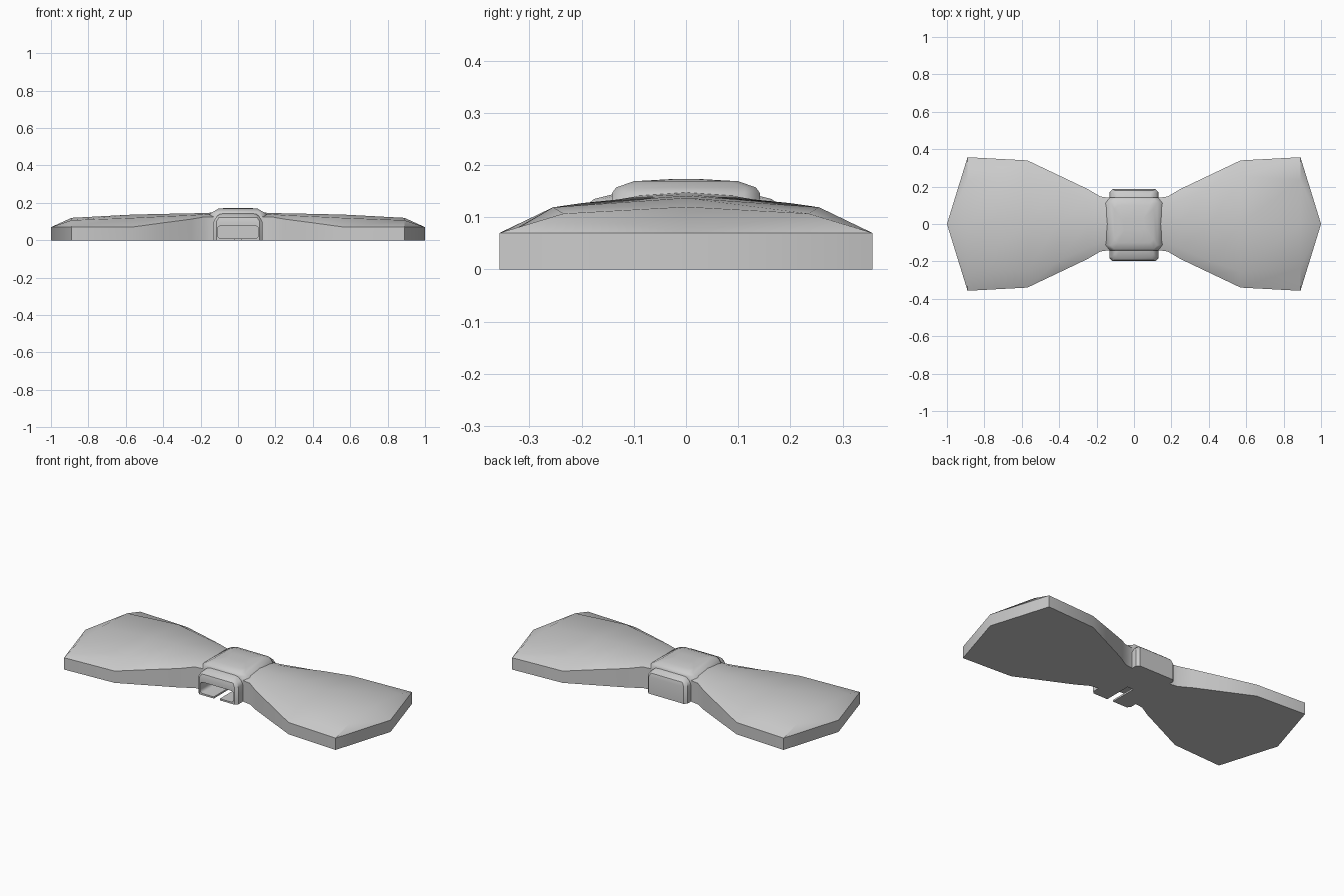
import bpy, bmesh

cube = bpy.data.objects.get("Cube")
if cube:
    bpy.data.objects.remove(cube, do_unlink=True)

grey = bpy.data.materials.new("plain grey")
grey.use_nodes = True
colour = (0.6, 0.6, 0.6, 1)
grey.diffuse_color = colour
grey.node_tree.nodes["Principled BSDF"].inputs["Base Color"].default_value = colour


def make_object(name, bm):
    bmesh.ops.recalc_face_normals(bm, faces=bm.faces)
    mesh = bpy.data.meshes.new(name)
    bm.to_mesh(mesh)
    bm.free()
    mesh.materials.append(grey)
    obj = bpy.data.objects.new(name, mesh)
    bpy.context.collection.objects.link(obj)
    return obj


def bridge(bm, a, b):
    for i in range(len(a)):
        j = (i + 1) % len(a)
        bm.faces.new((a[i], a[j], b[j], b[i]))


def stacked_rings(name, rings, shift=0.0):
    """Loft chamfered rectangles (half x, half y, corner, z) from bottom to top."""
    bm = bmesh.new()
    loops = []
    for hx, hy, c, z in rings:
        pts = [(hx - c, -hy), (hx, c - hy), (hx, hy - c), (hx - c, hy),
               (c - hx, hy), (-hx, hy - c), (-hx, c - hy), (c - hx, -hy)]
        loops.append([bm.verts.new((x, y + shift, z)) for x, y in pts])
    for a, b in zip(loops, loops[1:]):
        bridge(bm, a, b)
    bm.faces.new(loops[0])
    bm.faces.new(loops[-1])
    return make_object(name, bm)


def box(name, hx, y0, y1, z0, z1, round_corners=0.0):
    bm = bmesh.new()
    bmesh.ops.create_cube(bm, size=1)
    for v in bm.verts:
        v.co.x *= 2 * hx
        v.co.y = y0 if v.co.y < 0 else y1
        v.co.z = z0 if v.co.z < 0 else z1
    if round_corners:
        along = [e for e in bm.edges
                 if abs(e.verts[0].co.y - e.verts[1].co.y) > 0.01]
        bmesh.ops.bevel(bm, geom=along, offset=round_corners, segments=3,
                        profile=0.5, affect='EDGES')
    obj = make_object(name, bm)
    obj.hide_render = True
    return obj


def cut(obj, cutters):
    bpy.context.view_layer.objects.active = obj
    for cutter in cutters:
        mod = obj.modifiers.new("cut", 'BOOLEAN')
        mod.operation = 'DIFFERENCE'
        mod.solver = 'EXACT'
        mod.object = cutter
        bpy.ops.object.modifier_apply(modifier=mod.name)


def smooth(obj, angle):
    bpy.ops.object.select_all(action='DESELECT')
    obj.select_set(True)
    bpy.context.view_layer.objects.active = obj
    bpy.ops.object.shade_smooth_by_angle(angle=angle)


# Both bow wings in one loft: x, edge y, edge z, shoulder y, shoulder z, ridge z
half = [(0.13, 0.140, 0.125, 0.09, 0.142, 0.148),
        (0.18, 0.147, 0.125, 0.10, 0.139, 0.146),
        (0.25, 0.188, 0.113, 0.13, 0.134, 0.144),
        (0.41, 0.264, 0.092, 0.20, 0.127, 0.141),
        (0.57, 0.340, 0.070, 0.255, 0.119, 0.137),
        (0.89, 0.357, 0.070, 0.235, 0.107, 0.120)]
stations = [(-s[0],) + s[1:] for s in reversed(half)] + half
bm = bmesh.new()
sections = []
for x, ey, ez, sy, sz, rz in stations:
    pts = [(-ey, 0), (-ey, ez), (-sy, sz), (0, rz), (sy, sz), (ey, ez), (ey, 0)]
    sections.append([bm.verts.new((x, y, z)) for y, z in pts])
for a, b in zip(sections, sections[1:]):
    bridge(bm, a, b)
# Pointed wing ends
for sec, x in ((sections[0], -1), (sections[-1], 1)):
    top, low = bm.verts.new((x, 0, 0.07)), bm.verts.new((x, 0, 0))
    for i in range(1, 5):
        bm.faces.new((sec[i], sec[i + 1], top))
    bm.faces.new((sec[0], sec[1], top, low))
    bm.faces.new((sec[5], sec[6], low, top))
    bm.faces.new((sec[6], sec[0], low))
wings = make_object("bow_wings", bm)

# Centre knot: raised pillow above, band wrapping down front and back
knot = stacked_rings("knot_pillow", [
    (0.17, 0.140, 0.03, 0.110), (0.145, 0.142, 0.03, 0.146),
    (0.125, 0.134, 0.02, 0.157), (0.105, 0.100, 0.02, 0.169),
    (0.06, 0.03, 0.01, 0.173)])
band = stacked_rings("knot_band", [
    (0.13, 0.192, 0.015, 0.0), (0.13, 0.192, 0.015, 0.10),
    (0.118, 0.186, 0.015, 0.122), (0.105, 0.170, 0.015, 0.135),
    (0.09, 0.130, 0.015, 0.145)], shift=-0.006)

# Strap opening in the front and the slit through its floor
opening = box("opening_cutter", 0.11, -0.3, -0.02, 0.01, 0.077, 0.018)
slit = box("slit_cutter", 0.02, -0.3, -0.03, -0.05, 0.04)
for part in (wings, band):
    cut(part, (opening, slit))
for cutter in (opening, slit):
    bpy.data.objects.remove(cutter, do_unlink=True)

smooth(wings, 0.6)
smooth(knot, 0.9)
smooth(band, 0.6)
